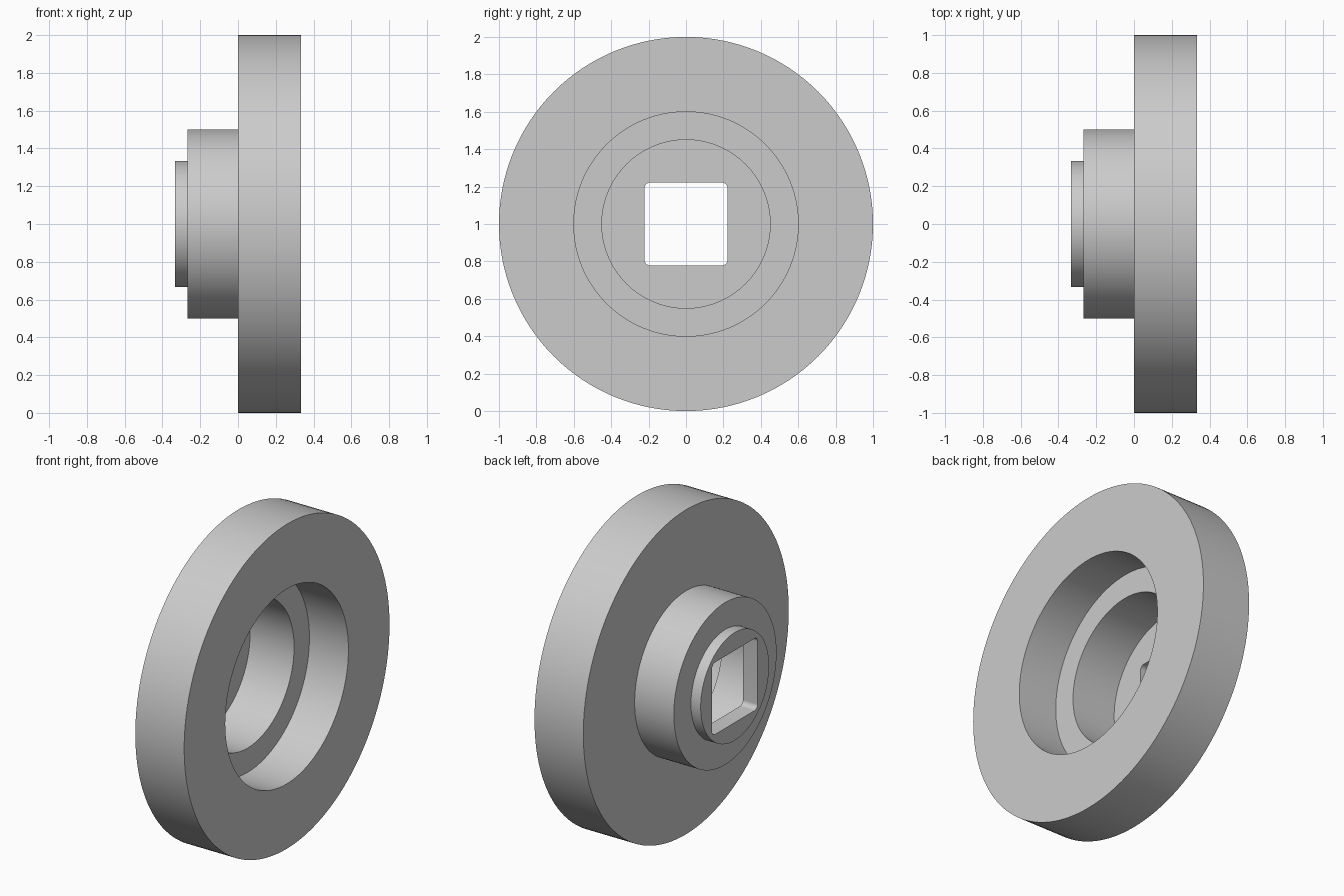
import bpy
import bmesh
from math import cos, sin, pi, radians

cube = bpy.data.objects.get("Cube")
if cube:
    bpy.data.objects.remove(cube, do_unlink=True)

SEGMENTS = 128
CENTRE_Z = 1.0

grey = bpy.data.materials.new("light_grey")
grey.use_nodes = True
colour = (0.6, 0.6, 0.6, 1)
grey.diffuse_color = colour
grey.node_tree.nodes["Principled BSDF"].inputs["Base Color"].default_value = colour


def make_object(name, bm):
    bmesh.ops.recalc_face_normals(bm, faces=bm.faces)
    mesh = bpy.data.meshes.new(name)
    bm.to_mesh(mesh)
    bm.free()
    obj = bpy.data.objects.new(name, mesh)
    obj.location.z = CENTRE_Z
    bpy.context.collection.objects.link(obj)
    mesh.materials.append(grey)
    return obj


def lathe_x(name, profile):
    """Turn (x, radius) points about the x axis and cap both ends."""
    bm = bmesh.new()
    angles = [2 * pi * i / SEGMENTS for i in range(SEGMENTS)]
    rings = [[bm.verts.new((x, r * cos(a), r * sin(a))) for a in angles]
             for x, r in profile]
    for a, b in zip(rings, rings[1:]):
        for i in range(SEGMENTS):
            j = (i + 1) % SEGMENTS
            bm.faces.new((a[i], a[j], b[j], b[i]))
    bm.faces.new(rings[0])
    bm.faces.new(rings[-1])
    return make_object(name, bm)


def rounded_square_prism(name, width, length, radius, x):
    bm = bmesh.new()
    bmesh.ops.create_cube(bm, size=1)
    for v in bm.verts:
        v.co = (v.co.x * length + x, v.co.y * width, v.co.z * width)
    along_x = [e for e in bm.edges
               if abs(e.verts[0].co.x - e.verts[1].co.x) > length / 2]
    bmesh.ops.bevel(bm, geom=along_x, offset=radius, segments=8,
                    profile=0.5, affect='EDGES')
    return make_object(name, bm)


# Flange, hub and spigot outside, then the stepped bore inside
profile = [
    (-0.333, 0.333), (-0.267, 0.333),   # spigot
    (-0.267, 0.5), (0, 0.5),            # hub
    (0, 1), (0.333, 1),                 # flange
    (0.333, 0.6), (0.067, 0.6),         # wide bore
    (0.067, 0.45), (-0.233, 0.45),      # narrow bore
]
body = lathe_x("flanged_hub", profile)

# Rounded square drive hole through the floor
cutter = rounded_square_prism("square_hole_cutter", 0.444, 0.3, 0.03, -0.283)
cutter.hide_render = True
cut = body.modifiers.new("square_hole", 'BOOLEAN')
cut.operation = 'DIFFERENCE'
cut.solver = 'EXACT'
cut.object = cutter

bpy.ops.object.select_all(action='DESELECT')
bpy.context.view_layer.objects.active = body
body.select_set(True)
bpy.ops.object.modifier_apply(modifier=cut.name)
bpy.data.objects.remove(cutter, do_unlink=True)

# Smooth round walls with crisp rims
bpy.ops.object.shade_smooth_by_angle(angle=radians(30))
